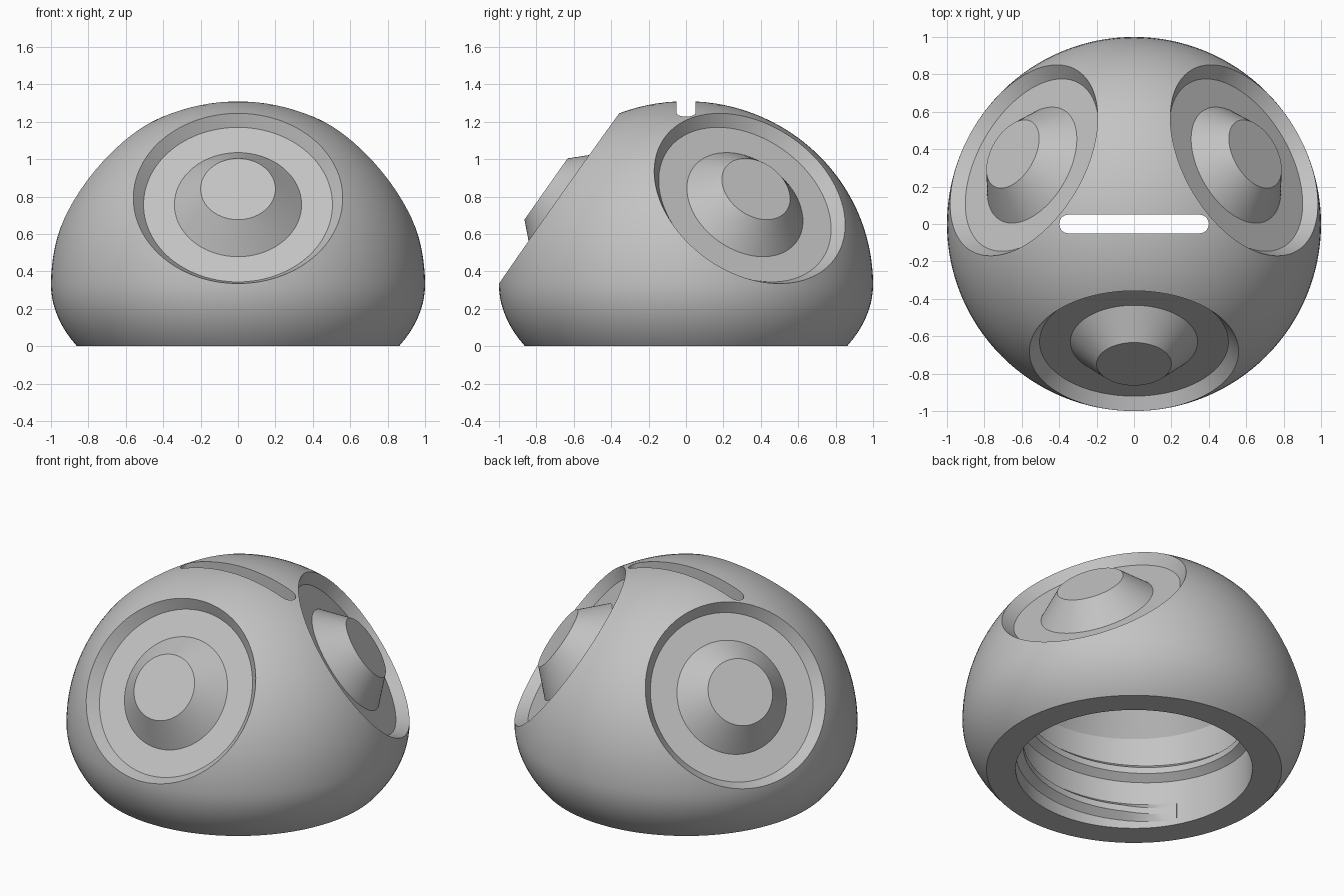
import bpy, bmesh, math
from mathutils import Matrix, Vector

if "Cube" in bpy.data.objects:
    bpy.data.objects.remove(bpy.data.objects["Cube"])

grey = bpy.data.materials.new("plain grey")
grey.use_nodes = True
COLOUR = (0.55, 0.55, 0.55, 1)
grey.diffuse_color = COLOUR
grey.node_tree.nodes["Principled BSDF"].inputs["Base Color"].default_value = COLOUR


def make_object(name, bm):
    bmesh.ops.recalc_face_normals(bm, faces=bm.faces)
    mesh = bpy.data.meshes.new(name)
    bm.to_mesh(mesh)
    bm.free()
    mesh.materials.append(grey)
    obj = bpy.data.objects.new(name, mesh)
    bpy.context.collection.objects.link(obj)
    return obj


def lathe(name, profile, steps=128):
    """Revolve (radius, height) points about z."""
    bm = bmesh.new()
    verts = [bm.verts.new((r, 0, z)) for r, z in profile]
    edges = [bm.edges.new(pair) for pair in zip(verts, verts[1:])]
    bmesh.ops.spin(bm, geom=verts + edges, cent=(0, 0, 0), axis=(0, 0, 1),
                   angle=math.tau, steps=steps)
    bmesh.ops.remove_doubles(bm, verts=bm.verts, dist=1e-4)
    return make_object(name, bm)


def activate(obj):
    bpy.ops.object.select_all(action='DESELECT')
    obj.select_set(True)
    bpy.context.view_layer.objects.active = obj


def smooth(obj):
    activate(obj)
    bpy.ops.object.shade_smooth_by_angle(angle=math.radians(25))


def cut(obj, cutter):
    cutter.hide_render = True
    mod = obj.modifiers.new("cut", 'BOOLEAN')
    mod.operation, mod.solver, mod.object = 'DIFFERENCE', 'EXACT', cutter
    activate(obj)
    bpy.ops.object.modifier_apply(modifier=mod.name)
    bpy.data.objects.remove(cutter)


# Hollow dome: elliptical outside, threaded bore with a tapering roof inside
WAIST, TOP, LOW, BORE = 0.33, 0.98, 0.647, 0.69
outside = []
for i in range(41):
    a = math.radians(90 - 3 * i)
    if a < -0.535:
        break
    outside.append((math.cos(a), WAIST + math.sin(a) * (TOP if a > 0 else LOW)))
outside[0] = (0, WAIST + TOP)
inside = [(0.86, 0), (BORE, 0), (BORE, 0.6), (0.43, 1.0), (0, 1.0)]
dome = lathe("dome", outside + inside)

# Three tilted round pockets, each with a tapered knob on its floor
TILT = Vector((0, -0.818, 0.575))
FLOOR = Vector((0, -0.63, 0.757))
place = Matrix.Translation(FLOOR) @ TILT.to_track_quat('Z', 'Y').to_matrix().to_4x4()
for name, turn in (("front", 0), ("left", 120), ("right", 240)):
    pose = Matrix.Rotation(math.radians(turn), 4, 'Z') @ place
    pocket = lathe("pocket_cutter", [(0, 0), (0.505, 0), (0.77, 0.3), (0, 0.3)])
    pocket.matrix_world = pose
    bpy.context.view_layer.update()
    cut(dome, pocket)
    knob = lathe(name + "_knob", [(0, -0.01), (0.34, -0.01), (0.34, 0), (0.2, 0.145), (0, 0.145)], 96)
    knob.matrix_world = pose
    smooth(knob)

# Round-ended slot through the crown
bm = bmesh.new()
ring = []
for side in (1, -1):
    for i in range(17):
        a = math.pi * (i / 16 - 0.5)
        ring.append(bm.verts.new((side * (0.35 + 0.05 * math.cos(a)), side * 0.05 * math.sin(a), 0.9)))
base = bm.faces.new(ring)
wall = bmesh.ops.extrude_face_region(bm, geom=[base])
bmesh.ops.translate(bm, vec=(0, 0, 0.6), verts=[v for v in wall["geom"] if isinstance(v, bmesh.types.BMVert)])
cut(dome, make_object("slot_cutter", bm))
smooth(dome)

# Helical thread ridge inside the bore
PITCH, TURNS, STEPS = 0.26, 1.8, 170
section = [(0.01, -0.065), (-0.045, -0.02), (-0.045, 0.02), (0.01, 0.065)]
bm = bmesh.new()
rows = []
for i in range(STEPS + 1):
    t = TURNS * i / STEPS
    a = math.tau * (t - 0.42)
    fade = min(1, 0.1 + 12 * min(t, TURNS - t))
    rows.append([bm.verts.new(((BORE + dr * fade) * math.cos(a), (BORE + dr * fade) * math.sin(a),
                               0.09 + PITCH * t + dz)) for dr, dz in section])
for low, high in zip(rows, rows[1:]):
    for k in range(4):
        n = (k + 1) % 4
        bm.faces.new((low[k], low[n], high[n], high[k]))
bm.faces.new(rows[0])
bm.faces.new(rows[-1])
smooth(make_object("thread", bm))
